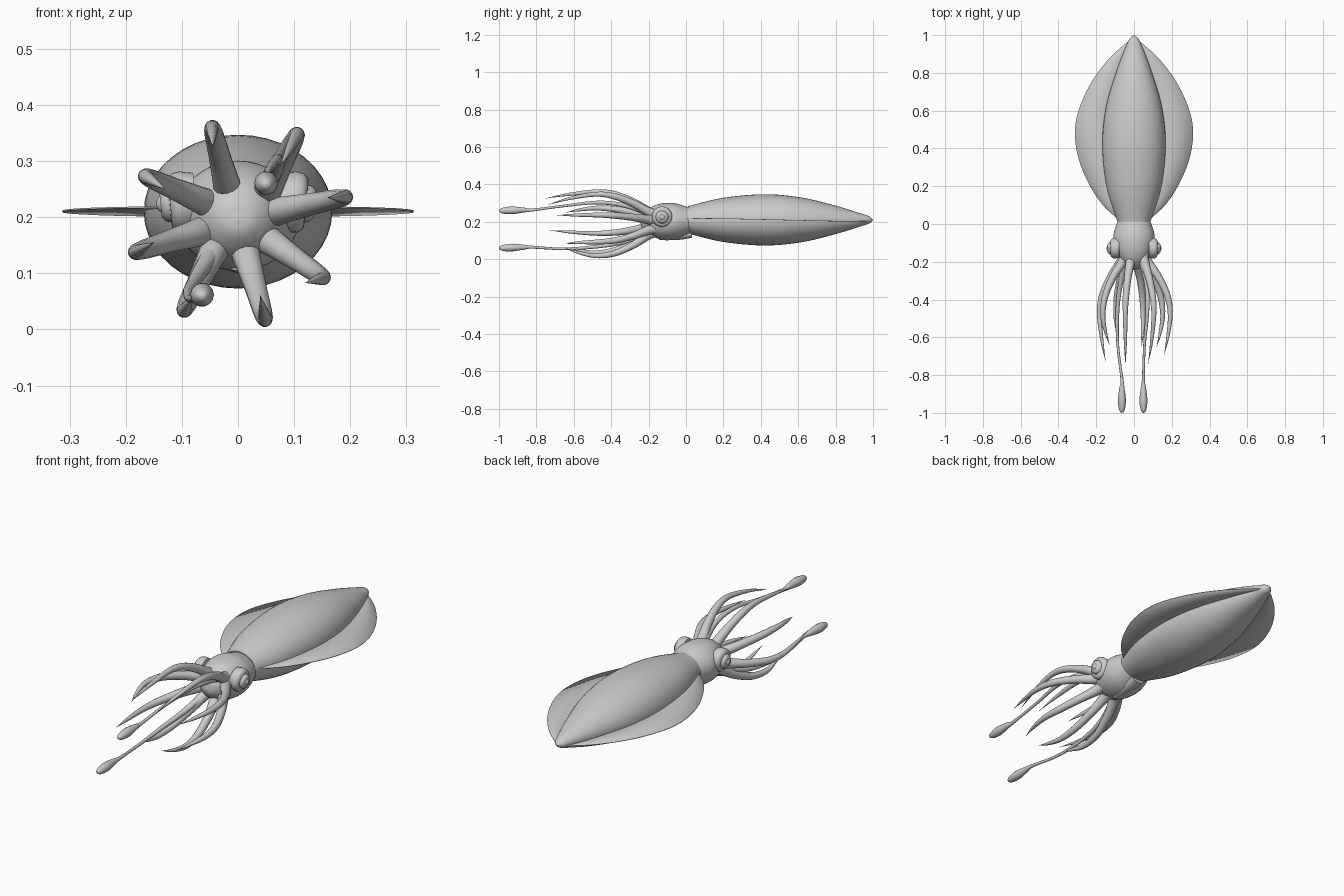
import bpy, bmesh, math
from mathutils import Vector

if "Cube" in bpy.data.objects:
    bpy.data.objects.remove(bpy.data.objects["Cube"], do_unlink=True)

grey = bpy.data.materials.new("plain grey")
grey.use_nodes = True
COLOUR = (0.6, 0.6, 0.6, 1)
grey.diffuse_color = COLOUR
grey.node_tree.nodes["Principled BSDF"].inputs["Base Color"].default_value = COLOUR


def finish(name, bm, angle=50):
    bmesh.ops.recalc_face_normals(bm, faces=bm.faces)
    mesh = bpy.data.meshes.new(name)
    bm.to_mesh(mesh)
    bm.free()
    mesh.materials.append(grey)
    ob = bpy.data.objects.new(name, mesh)
    bpy.context.collection.objects.link(ob)
    bpy.ops.object.select_all(action='DESELECT')
    ob.select_set(True)
    bpy.context.view_layer.objects.active = ob
    bpy.ops.object.shade_smooth_by_angle(angle=math.radians(angle))
    return ob


def smooth_path(keys, steps=6):
    """Catmull-Rom samples through vectors of any length."""
    keys = [Vector(k) for k in keys]
    ext = [2 * keys[0] - keys[1]] + keys + [2 * keys[-1] - keys[-2]]
    out = []
    for a, b, c, d in zip(ext, ext[1:], ext[2:], ext[3:]):
        for i in range(steps):
            t = i / steps
            out.append(b + (c - a) * (t / 2) + (2 * a - 5 * b + 4 * c - d) * (t * t / 2)
                       + (3 * b - a - 3 * c + d) * (t ** 3 / 2))
    return out + [keys[-1]]


def sweep(name, centres, radii, sides=12, axis=Vector((0, 0, 1))):
    """Loft elliptical rings (side radius, up radius) along a path."""
    bm = bmesh.new()
    rings = []
    for i, (c, (ra, rb)) in enumerate(zip(centres, radii)):
        tangent = (centres[min(i + 1, len(centres) - 1)] - centres[max(i - 1, 0)]).normalized()
        side = tangent.cross(axis).normalized()
        up = side.cross(tangent)
        rings.append([bm.verts.new(c + side * math.cos(k * math.tau / sides) * max(ra, 0.0006)
                                   + up * math.sin(k * math.tau / sides) * max(rb, 0.0006))
                      for k in range(sides)])
    for r, s in zip(rings, rings[1:]):
        for k in range(sides):
            n = (k + 1) % sides
            bm.faces.new((r[k], r[n], s[n], s[k]))
    bm.faces.new(rings[0])
    bm.faces.new(rings[-1])
    return finish(name, bm)


def body(name, keys, sides=40):
    """Straight body from (y, z, half width, half height) keys."""
    s = smooth_path(keys)
    return sweep(name, [Vector((0, k[0], k[1])) for k in s], [(k[2], k[3]) for k in s], sides)


# Mantle and head
body("mantle", [(0.03, 0.21, 0.06, 0.05), (0.014, 0.21, 0.085, 0.072), (0.03, 0.21, 0.093, 0.078),
                (0.2, 0.21, 0.146, 0.118), (0.42, 0.21, 0.168, 0.137), (0.62, 0.21, 0.148, 0.119),
                (0.8, 0.21, 0.096, 0.076), (0.93, 0.21, 0.047, 0.036), (0.98, 0.21, 0.024, 0.019),
                (1.0, 0.21, 0, 0)])
body("head", [(0.04, 0.207, 0.075, 0.065), (0.0, 0.205, 0.092, 0.078), (-0.06, 0.203, 0.109, 0.096),
              (-0.12, 0.202, 0.105, 0.097), (-0.17, 0.2, 0.085, 0.085), (-0.21, 0.197, 0.062, 0.062),
              (-0.235, 0.195, 0.032, 0.032), (-0.243, 0.195, 0, 0)])
body("funnel", [(0.03, 0.135, 0.035, 0.02), (-0.03, 0.125, 0.032, 0.021), (-0.1, 0.118, 0.024, 0.017),
                (-0.14, 0.115, 0.017, 0.012), (-0.143, 0.115, 0.01, 0.007)], 20)

# Fins: thin sheets along the sides of the mantle
outline = smooth_path([(0.02, 0.08), (0.1, 0.165), (0.2, 0.232), (0.33, 0.289), (0.47, 0.313),
                       (0.6, 0.294), (0.75, 0.226), (0.88, 0.128), (0.98, 0.015)])
for label, sx in (("left", 1), ("right", -1)):
    bm = bmesh.new()
    rows = []
    for y, x in outline:
        z = 0.21 + 0.008 * math.cos(y * math.pi)
        rows.append([bm.verts.new((sx * x * t, y, z)) for t in (0.2, 0.6, 1)])
    for r, s in zip(rows, rows[1:]):
        for k in range(2):
            bm.faces.new((r[k], r[k + 1], s[k + 1], s[k]))
    fin = finish(label + "_fin", bm)
    mod = fin.modifiers.new("thickness", 'SOLIDIFY')
    mod.thickness = 0.003
    mod.offset = 0

# Eyes: rounded lid, ball and raised pupil ring
for label, sx in (("left", 1), ("right", -1)):
    profile = [(0.075, 0.05), (0.1, 0.055), (0.112, 0.053), (0.121, 0.045), (0.122, 0.038),
               (0.118, 0.035), (0.13, 0.032), (0.138, 0.024), (0.138, 0.018), (0.136, 0.016),
               (0.143, 0.011), (0.146, 0.0)]
    sweep(label + "_eye", [Vector((sx * x, -0.128, 0.227 - (x - 0.1) * 0.1)) for x, r in profile],
          [(r, r) for x, r in profile], 28)

# Arms: (base x, z), (widest x, z), (tip x, y, z)
arms = [
    ((-0.018, 0.25), (-0.046, 0.36), (-0.045, -0.75, 0.325)),
    ((0.052, 0.247), (0.105, 0.347), (0.075, -0.74, 0.29)),
    ((0.066, 0.21), (0.192, 0.236), (0.16, -0.69, 0.235)),
    ((0.056, 0.158), (0.152, 0.092), (0.12, -0.65, 0.083)),
    ((0.014, 0.135), (0.048, 0.018), (0.04, -0.65, 0.06)),
    ((-0.042, 0.142), (-0.096, 0.034), (-0.08, -0.62, 0.06)),
    ((-0.064, 0.175), (-0.183, 0.138), (-0.15, -0.73, 0.155)),
    ((-0.055, 0.225), (-0.165, 0.273), (-0.13, -0.64, 0.25)),
]
for i, (b, w, tip) in enumerate(arms):
    mix = lambda t: (b[0] + (w[0] - b[0]) * t, b[1] + (w[1] - b[1]) * t)
    m = mix(0.5)
    n = mix(0.88)
    keys = [(b[0] * 0.8, -0.13, 0.2 + (b[1] - 0.2) * 0.8, 0.032), (b[0], -0.19, b[1], 0.026),
            (m[0], -0.28, m[1], 0.02), (n[0], -0.38, n[1], 0.017), (w[0], -0.48, w[1], 0.013),
            ((w[0] * 0.6 + tip[0] * 0.4), -0.48 + (tip[1] + 0.48) * 0.55,
             (w[1] * 0.6 + tip[2] * 0.4), 0.008), (*tip, 0)]
    s = smooth_path(keys)
    sweep("arm_%d" % (i + 1), [k.xyz if len(k) < 4 else Vector(k[:3]) for k in s],
          [(k[3], k[3]) for k in s], 14)

# Long tentacles with club ends
tentacles = {
    "left_tentacle": [(0.035, 0.235), (0.068, 0.285), (0.07, 0.303), (0.055, 0.285), (0.05, 0.263)],
    "right_tentacle": [(-0.035, 0.155), (-0.072, 0.095), (-0.088, 0.068), (-0.085, 0.055), (-0.064, 0.064)],
}
for name, pts in tentacles.items():
    ys = (-0.16, -0.32, -0.47, -0.65, -0.82)
    rs = (0.02, 0.013, 0.01, 0.007, 0.008)
    keys = [(x, y, z, r) for (x, z), y, r in zip(pts, ys, rs)]
    x, z = pts[-1]
    keys += [(x, -0.87, z, 0.014), (x, -0.93, z - 0.002, 0.021), (x, -0.975, z - 0.004, 0.017),
             (x, -0.995, z - 0.004, 0.009), (x, -1.0, z - 0.004, 0)]
    s = smooth_path(keys)
    sweep(name, [Vector(k[:3]) for k in s], [(k[3], k[3]) for k in s], 14)
